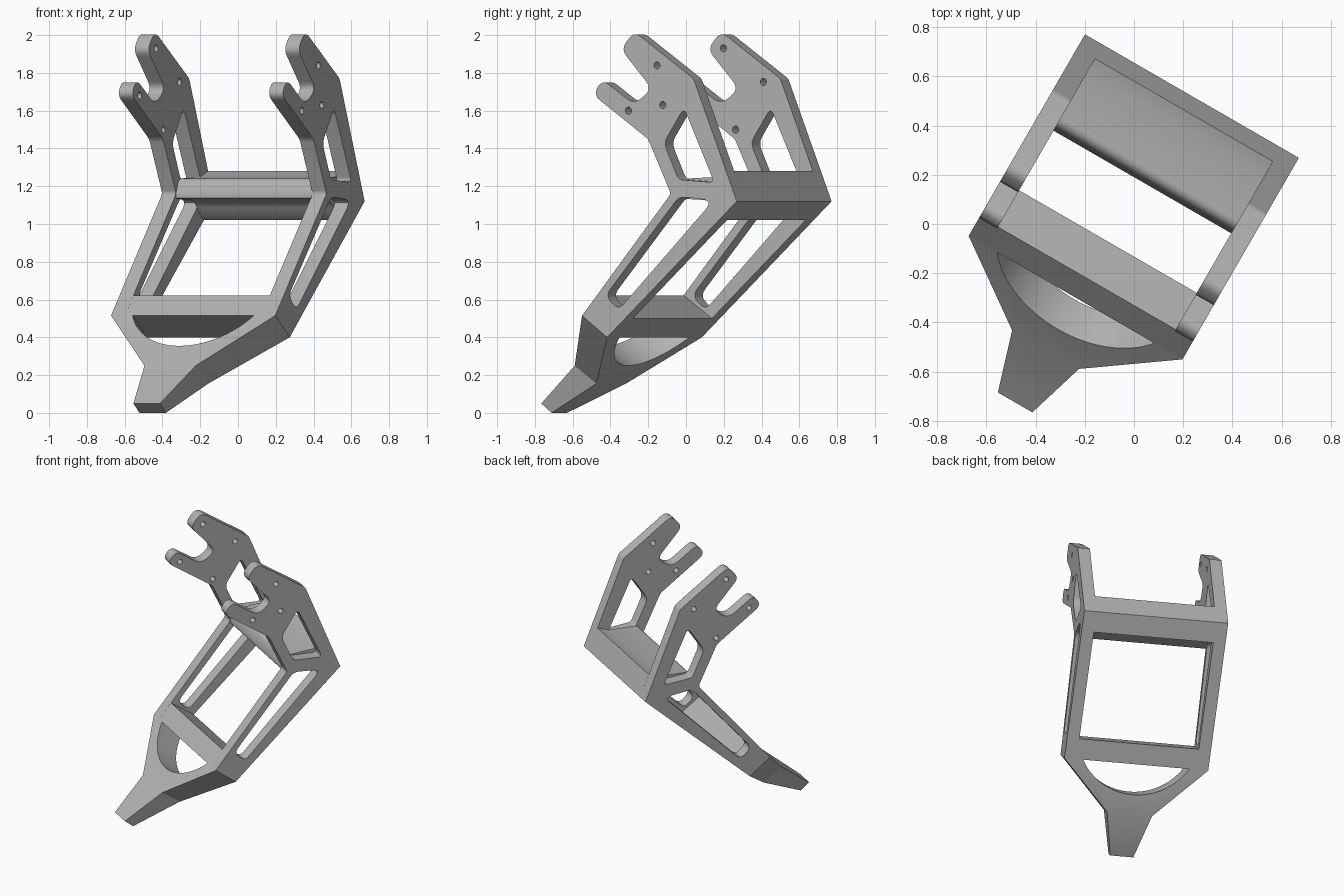
import bpy, bmesh, math
from mathutils import Vector, Matrix

if "Cube" in bpy.data.objects:
    bpy.data.objects.remove(bpy.data.objects["Cube"])

grey = bpy.data.materials.new("plain grey")
grey.use_nodes = True
grey.diffuse_color = (0.45, 0.45, 0.45, 1)
grey.node_tree.nodes["Principled BSDF"].inputs["Base Color"].default_value = grey.diffuse_color

# The frame is modelled square to the axes, then turned about z
TURN = Matrix.Rotation(math.radians(-30), 4, "Z")
MID, HALF, THICK = -0.056, 0.502, 0.085


def make(name, bm):
    bm.normal_update()
    bmesh.ops.recalc_face_normals(bm, faces=bm.faces)
    if bm.calc_volume(signed=True) < 0:
        bmesh.ops.reverse_faces(bm, faces=bm.faces)
    mesh = bpy.data.meshes.new(name)
    bm.to_mesh(mesh)
    bm.free()
    mesh.materials.append(grey)
    ob = bpy.data.objects.new(name, mesh)
    bpy.context.collection.objects.link(ob)
    return ob


def prism(name, points, vec):
    """Closed solid swept from a flat polygon along vec."""
    bm = bmesh.new()
    low = [bm.verts.new(p) for p in points]
    high = [bm.verts.new(Vector(p) + Vector(vec)) for p in points]
    bm.faces.new(reversed(low))
    bm.faces.new(high)
    for i in range(len(low)):
        j = (i + 1) % len(low)
        bm.faces.new((low[i], low[j], high[j], high[i]))
    return make(name, bm)


def side_prism(name, profile, x0, x1):
    return prism(name, [(x0, y, z) for y, z in profile], (x1 - x0, 0, 0))


def rounded(corners, steps=6):
    """Profile from (y, z, rounding length) corners."""
    out = []
    for i, (y, z, r) in enumerate(corners):
        p = Vector((y, z))
        if not r:
            out.append(p)
            continue
        a = Vector(corners[i - 1][:2]) - p
        b = Vector(corners[(i + 1) % len(corners)][:2]) - p
        a, b = p + a.normalized() * r, p + b.normalized() * r
        for k in range(steps + 1):
            t = k / steps
            out.append(a * (1 - t) ** 2 + p * 2 * t * (1 - t) + b * t * t)
    return out


def cut(ob, cutters):
    """Subtract the cutters one at a time and bake the result."""
    for c in cutters:
        c.hide_render = True
        m = ob.modifiers.new("cut", "BOOLEAN")
        m.operation, m.solver, m.object = "DIFFERENCE", "EXACT", c
        bpy.context.view_layer.update()
        deps = bpy.context.evaluated_depsgraph_get()
        mesh = bpy.data.meshes.new_from_object(ob.evaluated_get(deps))
        ob.modifiers.clear()
        ob.data = mesh
        bpy.data.objects.remove(c)


parts = []

# Side plates: leg, elbow and two-pronged mount
plate = rounded([
    (-.378, .515, 0), (.165, 1.16, .02), (.026, 1.45, .02),
    (-.311, 1.684, .05), (-.254, 1.766, .05), (-.06, 1.632, .06),
    (.05, 1.715, .055), (-.14, 1.925, .05), (-.06, 2.02, .05),
    (.303, 1.77, .015), (.568, 1.12, 0), (-.225, .4, 0)])
leg_slot = rounded([
    (.215, 1.145, .04), (.425, 1.125, .07), (-.155, .545, .045), (-.235, .62, .045)])
arm_window = rounded([
    (.245, 1.615, .04), (.122, 1.43, .04), (.212, 1.235, .025), (.43, 1.22, .035)])
four_bolts = [(-.045, 1.93), (.2, 1.752), (-.22, 1.68), (.03, 1.5)]
three_bolts = [(.08, 1.84), (-.095, 1.6), (.115, 1.63)]
for side, name, holes in ((-1, "right_side_plate", four_bolts),
                          (1, "left_side_plate", three_bolts)):
    outer = MID + side * HALF
    inner = outer - side * THICK
    ob = side_prism(name, plate, outer, inner)
    lo, hi = outer + side * .05, inner - side * .05
    cutters = [side_prism("slot_cutter", leg_slot, lo, hi),
               side_prism("window_cutter", arm_window, lo, hi)]
    for y, z in holes:
        ring = [(y + .019 * math.cos(a * math.pi / 8), z + .019 * math.sin(a * math.pi / 8))
                for a in range(16)]
        cutters.append(side_prism("hole_cutter", ring, lo, hi))
    cut(ob, cutters)
    parts.append(ob)

# Nose: lofted through tip, bend and shoulder
stations = [(.081, (-.87, .05), (-.807, 0)),
            (.157, (-.622, .25), (-.49, .155)),
            (HALF, (-.378, .515), (-.225, .4))]
bm = bmesh.new()
rings = [[bm.verts.new((MID + s * w, *p)) for s, p in ((-1, top), (1, top), (1, low), (-1, low))]
         for w, top, low in stations]
bm.faces.new(rings[0])
bm.faces.new(rings[-1])
for a, b in zip(rings, rings[1:]):
    for i in range(4):
        j = (i + 1) % 4
        bm.faces.new((a[i], a[j], b[j], b[i]))
nose = make("nose", bm)

# Half-moon opening through the nose
chord, depth = .37, .217
radius = (chord ** 2 + depth ** 2) / (2 * depth)
sweep = math.asin(chord / radius)
moon = [(radius * math.sin(a), radius - depth - radius * math.cos(a))
        for a in (sweep * (k / 16 - 1) for k in range(33))]
moon += [(chord, .04), (-chord, .04)]
along, through = Vector((0, .65, .76)), Vector((0, .153, -.115))
start = Vector((MID, -.378, .515)) - through * .6
cutter = prism("moon_cutter", [start + Vector((x, 0, 0)) + along * s for x, s in moon],
               through * 2.2)
cut(nose, [cutter])
parts.append(nose)

# Cross members between the plates
left, right = MID - HALF + THICK, MID + HALF - THICK
parts.append(side_prism("lower_crossbar",
                        [(-.378, .515), (-.287, .622), (-.115, .5), (-.225, .4)], left, right))
elbow = rounded([
    (.568, 1.12, 0), (.503, 1.28, 0), (.42, 1.25, 0), (.195, 1.24, .03),
    (.165, 1.17, 0), (.165, 1.135, .01), (.36, 1.125, .05), (.41, 1.055, 0), (.458, 1.02, 0)])
parts.append(side_prism("elbow_crossbar", elbow, left, right))

# Turn into place and shade
bpy.ops.object.select_all(action="DESELECT")
for ob in parts:
    ob.data.transform(TURN)
    ob.select_set(True)
bpy.context.view_layer.objects.active = parts[0]
bpy.ops.object.shade_smooth_by_angle(angle=math.radians(30))
